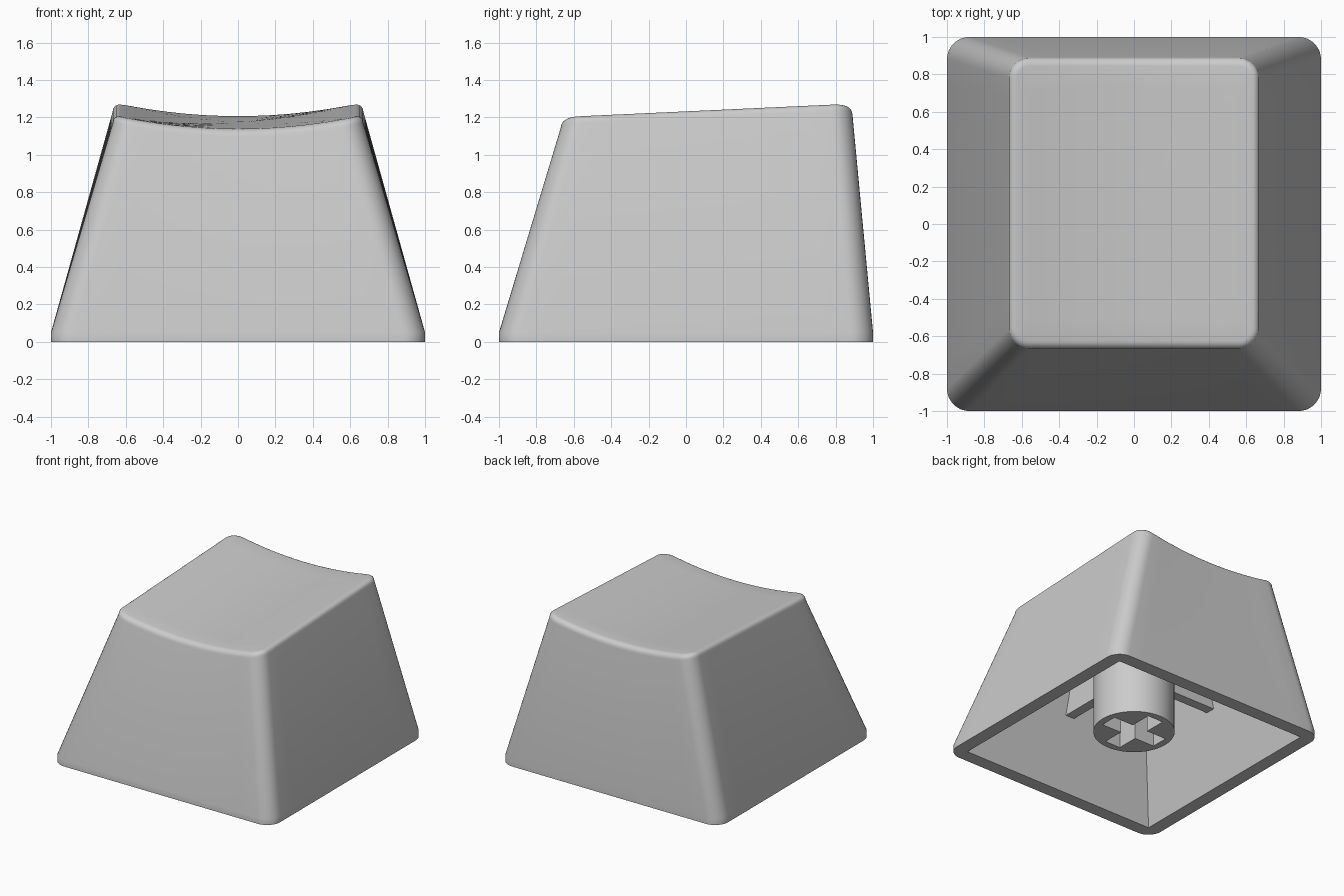
import bpy, bmesh
from math import sin, cos, pi, sqrt

if "Cube" in bpy.data.objects:
    bpy.data.objects.remove(bpy.data.objects["Cube"])

DISH_R = 3.1


def top_z(x, y):
    """Tilted, cylindrically dished top surface."""
    return 1.137 + 0.046 * (y + 0.67) + DISH_R - sqrt(DISH_R ** 2 - x * x)


def rounded_rect(hx, y0, y1, r, side=12, arc=8):
    """Counter-clockwise outline, the same point count for any size."""
    corners = [(hx - r, y1 - r), (-hx + r, y1 - r), (-hx + r, y0 + r), (hx - r, y0 + r)]
    pts = []
    for i, (cx, cy) in enumerate(corners):
        for k in range(arc + 1):
            a = pi / 2 * (i + k / arc)
            pts.append((cx + r * cos(a), cy + r * sin(a)))
        nx, ny = corners[(i + 1) % 4]
        a = pi / 2 * (i + 1)
        for k in range(1, side):
            t = k / side
            pts.append((cx + (nx - cx) * t + r * cos(a), cy + (ny - cy) * t + r * sin(a)))
    return pts


def finish(bm, name, smooth=None):
    bmesh.ops.remove_doubles(bm, verts=bm.verts, dist=1e-5)
    bmesh.ops.recalc_face_normals(bm, faces=bm.faces)
    mesh = bpy.data.meshes.new(name)
    bm.to_mesh(mesh)
    bm.free()
    ob = bpy.data.objects.new(name, mesh)
    bpy.context.collection.objects.link(ob)
    if smooth:
        bpy.ops.object.select_all(action='DESELECT')
        ob.select_set(True)
        bpy.context.view_layer.objects.active = ob
        bpy.ops.object.shade_smooth_by_angle(angle=smooth)
    return ob


def prism(name, pts, vec):
    """Extrude a closed 3D outline along vec."""
    bm = bmesh.new()
    face = bm.faces.new([bm.verts.new(p) for p in pts])
    ext = bmesh.ops.extrude_face_region(bm, geom=[face])
    bmesh.ops.translate(bm, vec=vec,
                        verts=[v for v in ext['geom'] if isinstance(v, bmesh.types.BMVert)])
    return finish(bm, name)


# Cap shell: cavity ceiling -> cavity walls -> rim -> outer walls -> dished top
rings = [[(x, y, 1.02) for x, y in rounded_rect(0.64, -0.64, 0.82, 0)],
         [(x, y, 0.0) for x, y in rounded_rect(0.89, -0.89, 0.89, 0)],
         [(x, y, 0.0) for x, y in rounded_rect(1, -1, 1, 0.12)],
         [(x, y, 0.05) for x, y in rounded_rect(1, -1, 1, 0.12)]]
for k in range(6):
    a = pi / 2 * k / 5
    inset, drop = 0.045 * (1 - cos(a)), 0.045 * (1 - sin(a))
    outline = rounded_rect(0.67 - inset, -0.67 + inset, 0.89 - inset, 0.11 - inset)
    rings.append([(x, y, top_z(x, y) - drop) for x, y in outline])
for s in (0.85, 0.7, 0.55, 0.4, 0.25, 0.1):
    pts = [(x * s, 0.11 + (y - 0.11) * s) for x, y in outline]
    rings.append([(x, y, top_z(x, y)) for x, y in pts])

bm = bmesh.new()
loops = [[bm.verts.new(p) for p in ring] for ring in rings]
n = len(loops[0])
for lo, hi in zip(loops, loops[1:]):
    for i in range(n):
        j = (i + 1) % n
        bm.faces.new((lo[i], lo[j], hi[j], hi[i]))
bm.faces.new(loops[0])
bm.faces.new(loops[-1])
finish(bm, "cap_shell", 0.6)

# Round stem
circle = [(0.307 * cos(2 * pi * i / 48), 0.307 * sin(2 * pi * i / 48), 0.11) for i in range(48)]
stem = prism("stem", circle, (0, 0, 0.94))

# Cross-shaped socket cut into the stem
w, l = 0.07, 0.25
cross = []
for c, s in ((1, 0), (0, 1), (-1, 0), (0, -1)):
    for x, y in ((l, -w), (l, w), (w, w)):
        cross.append((x * c - y * s, x * s + y * c, 0.0))
cutter = prism("socket_cutter", cross, (0, 0, 0.6))
cutter.hide_render = True
cutter.hide_viewport = True
cut = stem.modifiers.new("socket", 'BOOLEAN')
cut.operation = 'DIFFERENCE'
cut.solver = 'EXACT'
cut.object = cutter
bpy.ops.object.select_all(action='DESELECT')
stem.select_set(True)
bpy.context.view_layer.objects.active = stem
bpy.ops.object.modifier_apply(modifier="socket")
bpy.ops.object.shade_smooth_by_angle(angle=0.6)
bpy.data.objects.remove(cutter)

# Four support ribs from stem to walls
t = 0.04
for name, c, s, low, high in (("rib_right", 1, 0, 0.78, 0.67), ("rib_back", 0, 1, 0.88, 0.84),
                              ("rib_left", -1, 0, 0.78, 0.67), ("rib_front", 0, -1, 0.78, 0.67)):
    side = [(0.28, 0.57), (low, 0.57), (high, 1.04), (0.28, 1.04)]
    prism(name, [(r * c + t * s, r * s - t * c, z) for r, z in side], (-2 * t * s, 2 * t * c, 0))
